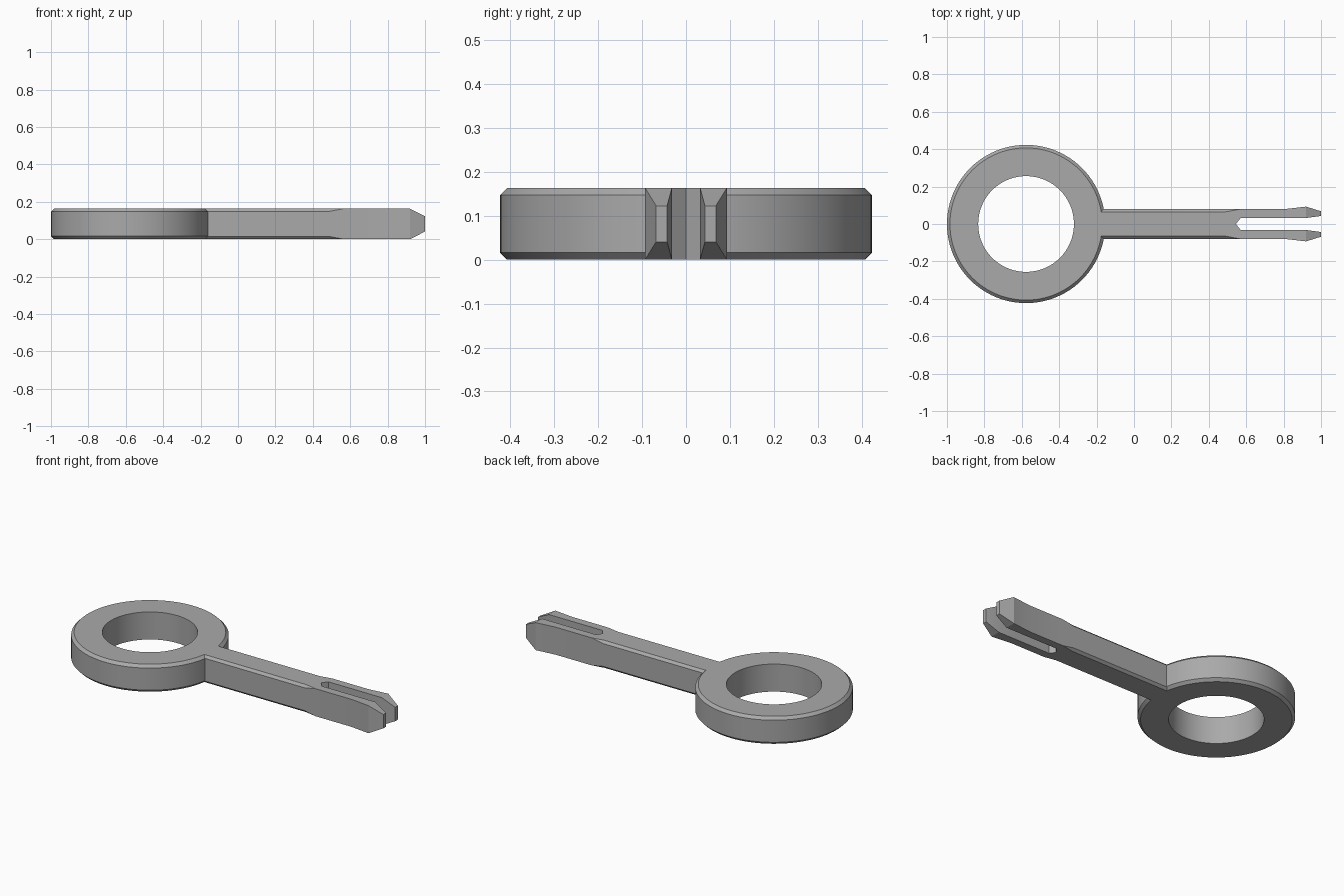
import bpy, bmesh, math

if "Cube" in bpy.data.objects:
    bpy.data.objects.remove(bpy.data.objects["Cube"], do_unlink=True)

H = 0.163          # overall thickness
MID = H / 2
BEVEL = 0.016
RING_X, OUTER, INNER = -0.577, 0.423, 0.256

grey = bpy.data.materials.new("plain grey")
grey.use_nodes = True
grey.diffuse_color = (0.4, 0.4, 0.4, 1)
grey.node_tree.nodes["Principled BSDF"].inputs["Base Color"].default_value = (0.4, 0.4, 0.4, 1)


def loft(name, sections, closed=False):
    """Skin matching loops of points; cap the ends unless the loft is closed."""
    bm = bmesh.new()
    loops = [[bm.verts.new(p) for p in s] for s in sections]
    pairs = list(zip(loops, loops[1:]))
    if closed:
        pairs.append((loops[-1], loops[0]))
    else:
        bm.faces.new(loops[0])
        bm.faces.new(loops[-1])
    for a, b in pairs:
        for i in range(len(a)):
            j = (i + 1) % len(a)
            bm.faces.new((a[i], a[j], b[j], b[i]))
    bmesh.ops.remove_doubles(bm, verts=bm.verts, dist=1e-5)
    bmesh.ops.recalc_face_normals(bm, faces=bm.faces)
    mesh = bpy.data.meshes.new(name)
    bm.to_mesh(mesh)
    bm.free()
    obj = bpy.data.objects.new(name, mesh)
    bpy.context.collection.objects.link(obj)
    mesh.materials.append(grey)
    return obj


def boolean(target, tool, operation):
    mod = target.modifiers.new(operation.lower(), "BOOLEAN")
    mod.operation, mod.solver, mod.object = operation, "EXACT", tool
    bpy.context.view_layer.objects.active = target
    bpy.ops.object.modifier_apply(modifier=mod.name)
    bpy.data.objects.remove(tool, do_unlink=True)


def shaft_section(x, w, h, c):
    """Rectangle of half sizes w, h with corners cut by c."""
    return [(x, y, MID + z) for y, z in (
        (w - c, h), (w, h - c), (w, c - h), (w - c, -h),
        (c - w, -h), (-w, c - h), (-w, h - c), (c - w, h))]


# Ring: bevelled outer rim, plain bore
rim = [(INNER, 0), (OUTER - BEVEL, 0), (OUTER, BEVEL),
       (OUTER, H - BEVEL), (OUTER - BEVEL, H), (INNER, H)]
SEGMENTS = 96
turns = [2 * math.pi * i / SEGMENTS for i in range(SEGMENTS)]
ring = loft("ring_pin", [[(RING_X + r * math.cos(a), r * math.sin(a), z) for r, z in rim]
                         for a in turns], closed=True)

# Shaft: bevels fade out before the prongs, which flare and then taper
shaft = loft("shaft", [shaft_section(*s) for s in (
    (-0.25, 0.079, MID, BEVEL - 0.002), (0.49, 0.079, MID, BEVEL - 0.002),
    (0.565, 0.079, MID, 0), (0.8, 0.079, MID, 0),
    (0.92, 0.093, MID, 0), (1.0, 0.068, 0.041, 0))])

# Slot between the prongs, pointed inside and opening at the tip
half = [(0.545, 0), (0.57, 0.032), (0.92, 0.032), (1.0, 0.043), (1.05, 0.05)]
outline = half + [(x, -y) for x, y in reversed(half[1:])]
slot = loft("slot_cutter", [[(x, y, z) for x, y in outline] for z in (-0.1, H + 0.1)])
slot.hide_render = True

boolean(shaft, slot, "DIFFERENCE")
boolean(ring, shaft, "UNION")

bpy.ops.object.select_all(action="DESELECT")
ring.select_set(True)
bpy.context.view_layer.objects.active = ring
bpy.ops.object.shade_smooth_by_angle(angle=math.radians(20))
